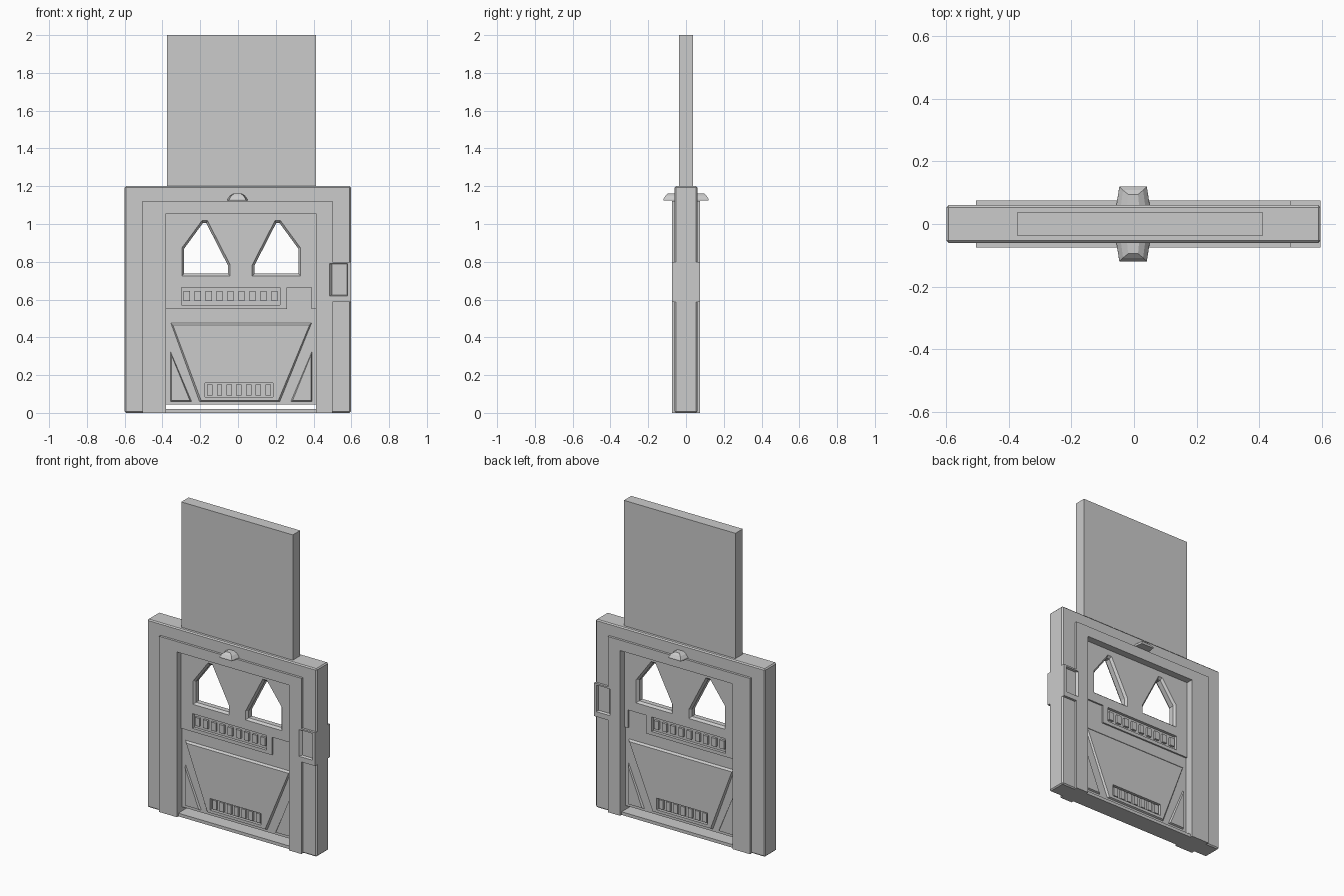
import bpy, bmesh

if "Cube" in bpy.data.objects:
    bpy.data.objects.remove(bpy.data.objects["Cube"])

mat = bpy.data.materials.new("grey metal")
mat.diffuse_color = (0.6, 0.6, 0.6, 1)
mat.use_nodes = True
mat.node_tree.nodes["Principled BSDF"].inputs["Base Color"].default_value = mat.diffuse_color
CX = 0.017  # centre line of the door leaf


def loft(name, rings):
    """Closed solid through rings of 3D points, capped at both ends."""
    bm = bmesh.new()
    vs = [[bm.verts.new(p) for p in r] for r in rings]
    n = len(rings[0])
    for a, b in zip(vs, vs[1:]):
        for i in range(n):
            j = (i + 1) % n
            bm.faces.new((a[i], a[j], b[j], b[i]))
    bm.faces.new(vs[0])
    bm.faces.new(vs[-1])
    bmesh.ops.recalc_face_normals(bm, faces=bm.faces[:])
    me = bpy.data.meshes.new(name)
    bm.to_mesh(me)
    bm.free()
    me.materials.append(mat)
    ob = bpy.data.objects.new(name, me)
    bpy.context.collection.objects.link(ob)
    return ob


def prism(name, pts, y0, y1):
    return loft(name, [[(x, y, z) for x, z in pts] for y in (y0, y1)])


def rect(x0, x1, z0, z1):
    return [(x0, z0), (x1, z0), (x1, z1), (x0, z1)]


def box(name, x0, x1, z0, z1, y0, y1):
    return prism(name, rect(x0, x1, z0, z1), y0, y1)


def bevelled(name, outer, inner, y_face, y_base):
    """Two-sided plate (or cutter) whose outline changes between depths."""
    spec = [(-y_face, outer), (-y_base, inner), (y_base, inner), (y_face, outer)]
    return loft(name, [[(x, y, z) for x, z in p] for y, p in spec])


def cut(targets, cutter):
    for t in targets:
        bpy.context.view_layer.objects.active = t
        m = t.modifiers.new("cut", 'BOOLEAN')
        m.operation, m.solver, m.object = 'DIFFERENCE', 'EXACT', cutter
        bpy.ops.object.modifier_apply(modifier=m.name)
    bpy.data.objects.remove(cutter)


def flip(pts):
    return [(2 * CX - x, z) for x, z in pts]


def arch(x0, x1, top, i0, i1, itop):
    return [(x0, 0), (x0, top), (x1, top), (x1, 0), (i1, 0), (i1, itop), (i0, itop), (i0, 0)]


# outer frame with a small chamfer
frame = prism("outer_frame", arch(-0.6, 0.597, 1.2, -0.49, 0.49, 1.11), -0.06, 0.06)
bv = frame.modifiers.new("chamfer", 'BEVEL')
bv.width, bv.segments = 0.007, 1
bpy.context.view_layer.objects.active = frame
bpy.ops.object.modifier_apply(modifier=bv.name)

# raised inner trim around the doorway
trim = prism("inner_trim", arch(-0.505, 0.5, 1.122, -0.38, 0.413, 1.055), -0.075, 0.075)

# threshold under the leaf
box("threshold", -0.38, 0.413, 0, 0.02, -0.06, 0.06)

# control housing on both faces, with a recessed screen
housing = box("control_housing", 0.495, 0.597, 0.588, 0.8, -0.075, 0.075)
for s in (-1, 1):
    big, small = rect(0.485, 0.58, 0.62, 0.79), rect(0.497, 0.577, 0.625, 0.787)
    c = loft("screen_cutter", [[(x, s * y, z) for x, z in p]
                               for y, p in ((0.08, big), (0.075, big), (0.06, small))])
    cut([frame, trim, housing], c)

# lamps above the doorway, front and back
for s, side in ((-1, "front"), (1, "back")):
    rings = []
    for z, w, d in ((1.125, 0.055, 0.12), (1.132, 0.054, 0.12), (1.15, 0.04, 0.108), (1.162, 0.02, 0.095)):
        rings.append([(x - 0.003, s * y, z) for x, y in ((-w, 0.05), (w, 0.05), (w * 0.8, d), (-w * 0.8, d))])
    loft(side + "_lamp", rings)

# raised upper slab
box("upper_slab", -0.375, 0.413, 1.13, 2.0, -0.037, 0.037)

# door leaf: core plus thicker upper section with a stepped lower edge
core = box("door_core", -0.38, 0.413, 0.045, 1.06, -0.02, 0.02)
upper = prism("door_upper_section", [
    (-0.38, 0.55), (0.26, 0.55), (0.26, 0.665), (0.39, 0.665),
    (0.39, 0.55), (0.413, 0.55), (0.413, 1.06), (-0.38, 1.06)], -0.03, 0.03)

# pair of pointed windows with sloped rims
rim = [(-0.3, 0.722), (-0.038, 0.722), (-0.038, 0.785), (-0.16, 1.022), (-0.192, 1.022), (-0.3, 0.875)]
hole = [(-0.285, 0.737), (-0.053, 0.737), (-0.053, 0.78), (-0.168, 1.005), (-0.186, 1.005), (-0.285, 0.87)]
for f in (lambda p: p, flip):
    cut([core, upper], bevelled("window_cutter", f(rim), f(hole), 0.034, 0.016))

# raised lower panel: tapered, with bevelled edges
panel = bevelled("lower_panel",
                 [(-0.345, 0.466), (0.379, 0.466), (0.213, 0.065), (-0.195, 0.065)],
                 [(-0.357, 0.478), (0.391, 0.478), (0.222, 0.06), (-0.205, 0.06)], 0.031, 0.019)

# triangular corner plates
tri_in = [(-0.352, 0.305), (-0.352, 0.065), (-0.255, 0.065)]
tri_out = [(-0.357, 0.325), (-0.357, 0.06), (-0.245, 0.06)]
for f, side in ((lambda p: p, "left"), (flip, "right")):
    bevelled(side + "_corner_plate", f(tri_in), f(tri_out), 0.031, 0.019)


# recessed vents with upright bars on both faces
def vent(name, targets, x0, x1, z0, z1, bars, margin):
    for s in (-1, 1):
        cut(targets, box("vent_cutter", x0, x1, z0, z1, *sorted((s * 0.012, s * 0.05))))
    pitch = (x1 - x0) / bars
    for i in range(bars):
        c = x0 + pitch * (i + 0.5)
        box(f"{name}_bar_{i}", c - pitch * 0.28, c + pitch * 0.28,
            z0 + margin, z1 - margin, -0.026, 0.026)


vent("upper_vent", [core, upper], -0.3, 0.222, 0.572, 0.665, 9, 0.02)
vent("lower_vent", [core, panel], -0.175, 0.185, 0.083, 0.157, 7, 0.008)
